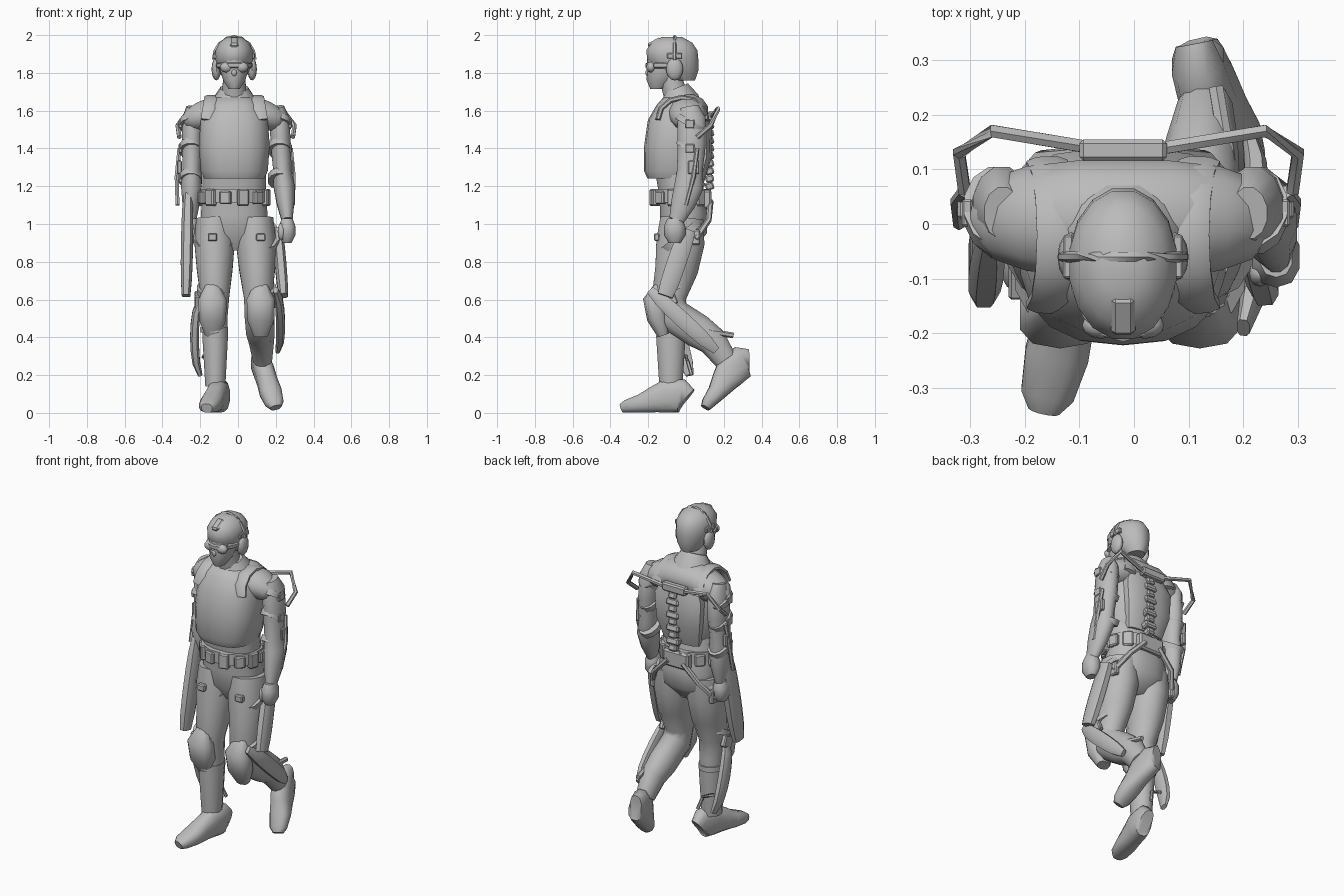
import bpy, bmesh, math
from mathutils import Vector

if "Cube" in bpy.data.objects:
    bpy.data.objects.remove(bpy.data.objects["Cube"])

grey = bpy.data.materials.new("plain grey")
grey.use_nodes = True
colour = (0.5, 0.5, 0.5, 1)
grey.diffuse_color = colour
grey.node_tree.nodes["Principled BSDF"].inputs["Base Color"].default_value = colour

UP = Vector((0, 0, 1))
SIDES = {"left": 1, "right": -1}
MID = -.02  # centre line of the trunk


def finish(name, bm, angle=50):
    bmesh.ops.recalc_face_normals(bm, faces=bm.faces)
    mesh = bpy.data.meshes.new(name)
    bm.to_mesh(mesh)
    bm.free()
    mesh.materials.append(grey)
    for face in mesh.polygons:
        face.use_smooth = True
    mesh.set_sharp_from_angle(angle=math.radians(angle))
    obj = bpy.data.objects.new(name, mesh)
    bpy.context.collection.objects.link(obj)
    return obj


def skin(name, centres, sizes, sides=12, power=1, flat=False):
    """Skin oval rings along a path; sizes are (half width, half depth), power < 1 is boxier."""
    bm = bmesh.new()
    centres = [Vector(c) for c in centres]
    last = len(centres) - 1
    loops = []
    for i, (centre, (wide, deep)) in enumerate(zip(centres, sizes)):
        tangent = (centres[min(i + 1, last)] - centres[max(i - 1, 0)]).normalized()
        if flat:
            tangent = UP
        sideways = abs(tangent.x) > .8
        ref = Vector((not sideways, sideways, 0))
        across = (ref - tangent * ref.dot(tangent)).normalized()
        through = tangent.cross(across)
        loop = []
        for j in range(sides):
            angle = math.tau * (j + .5) / sides
            c, s = math.cos(angle), math.sin(angle)
            c = math.copysign(abs(c) ** power, c)
            s = math.copysign(abs(s) ** power, s)
            loop.append(bm.verts.new(centre + across * c * wide + through * s * deep))
        loops.append(loop)
    for low, high in zip(loops, loops[1:]):
        for j in range(sides):
            k = (j + 1) % sides
            bm.faces.new((low[j], low[k], high[k], high[j]))
    bm.faces.new(loops[0])
    bm.faces.new(loops[-1])
    return finish(name, bm)


def body(name, x_start, x_end, rings, depth, **style):
    """Loft rings (y, z, half width) while x slides evenly; depth is a ratio of the width."""
    step = (x_end - x_start) / (len(rings) - 1)
    centres = [(x_start + step * i, y, z) for i, (y, z, wide) in enumerate(rings)]
    return skin(name, centres, [(wide, wide * depth) for y, z, wide in rings], **style)


def rod(name, points, radius):
    return skin(name, points, [(radius, radius)] * len(points), sides=6)


def band(name, centre, wide, deep, height=.03, lean=0):
    """Strap wrapped around a limb or the trunk."""
    offset = Vector((0, lean, 1)) * height / 2
    centre = Vector(centre)
    return skin(name, [centre - offset, centre + offset], [(wide, deep)] * 2)


def plate(name, top, bottom, wide, thick, bulge=0, end=.5):
    """Long guard that bows sideways and narrows to a share of its width at both ends."""
    centres, sizes = [], []
    for i in range(7):
        swell = math.sin(math.pi * i / 6) ** .5
        scale = end + (1 - end) * swell
        centres.append(Vector(top).lerp(Vector(bottom), i / 6) + Vector((bulge * swell, 0, 0)))
        sizes.append((thick * scale, wide * scale))
    return skin(name, centres, sizes, sides=8, power=.7)


def boot(name, heel, toe, up):
    """Sole runs from heel to toe; stations are (fraction, half height, half width)."""
    heel, toe, up = Vector(heel), Vector(toe), Vector(up).normalized()
    stations = ((0, .07, .035), (.07, .09, .05), (.3, .09, .055),
                (.5, .07, .055), (.7, .05, .06), (.92, .035, .05), (1, .025, .03))
    centres = [heel.lerp(toe, along) + up * high for along, high, wide in stations]
    return skin(name, centres, [(wide, high) for along, high, wide in stations], power=.8)


def box(name, centre, size, turn=0, tilt=0):
    bm = bmesh.new()
    bmesh.ops.create_cube(bm, size=1)
    bmesh.ops.scale(bm, vec=size, verts=bm.verts)
    bmesh.ops.bevel(bm, geom=bm.edges[:], offset=min(size) * .2, segments=1, affect='EDGES')
    obj = finish(name, bm, 30)
    obj.location = centre
    obj.rotation_euler = (tilt, 0, turn)
    return obj


def ball(name, centre, size):
    bm = bmesh.new()
    bmesh.ops.create_uvsphere(bm, u_segments=12, v_segments=8, radius=1)
    bmesh.ops.scale(bm, vec=size, verts=bm.verts)
    obj = finish(name, bm)
    obj.location = centre
    return obj


# Trunk: trousers, vest, back panel, shoulders, neck and collar
body("hips", MID, MID, [(-.02, .86, .08), (-.01, .95, .17), (-.01, 1.05, .18),
                        (-.02, 1.14, .17), (-.04, 1.26, .17)],
     depth=.72, sides=16, power=.85, flat=True)
body("vest", MID, MID, [(-.06, 1.24, .16), (-.06, 1.28, .18), (-.05, 1.42, .19),
                        (-.04, 1.55, .18), (-.03, 1.63, .14), (-.03, 1.67, .1)],
     depth=.9, sides=18, power=.8, flat=True)
body("back_panel", MID, MID, [(.06, 1.22, .12), (.09, 1.35, .15), (.09, 1.5, .16), (.07, 1.62, .1)],
     depth=.3, power=.7, flat=True)
half = [(.08, 1.6, .1), (.17, 1.57, .09), (.23, 1.55, .07), (.26, 1.53, .04)]
shoulder = [(-x, z, r) for x, z, r in reversed(half)] + half
skin("shoulders", [(MID + x, .01, z) for x, z, r in shoulder],
     [(r * 1.1, r * .9) for x, z, r in shoulder])
body("neck", MID, MID, [(-.03, 1.6, .08), (-.06, 1.7, .065), (-.09, 1.8, .06)], depth=1)
body("collar", MID, MID, [(-.03, 1.6, .15), (-.03, 1.67, .11), (-.05, 1.72, .075)], depth=.9)
for label, side in SIDES.items():
    angles = [math.pi * i / 6 for i in range(7)]
    arch = [(MID + side * (.14 - .02 * math.sin(a)), -.02 - .13 * math.cos(a),
             1.55 + .12 * math.sin(a)) for a in angles]
    skin(label + "_shoulder_strap", arch, [(.04, .015)] * len(arch), sides=8, power=.8)

# Head with helmet, goggles and headset
body("head", MID, MID, [(-.15, 1.715, .03), (-.13, 1.76, .06), (-.11, 1.81, .075), (-.1, 1.9, .08)],
     depth=1.3, sides=14, flat=True)
body("helmet", MID, MID, [(-.02, 1.76, .05), (-.05, 1.81, .085), (-.07, 1.87, .1),
                          (-.075, 1.92, .1), (-.075, 1.96, .08), (-.075, 1.99, .04)],
     depth=1.38, sides=16, flat=True)
ball("nose", (MID, -.2, 1.8), (.015, .015, .02))
ring = [math.pi * i / 8 for i in range(9)]
rod("goggle_strap", [(MID + .085 * math.cos(a), -.07 - .13 * math.sin(a), 1.84) for a in ring], .018)
rod("headset_band", [(MID + .11 * math.cos(a), -.06, 1.87 + .12 * math.sin(a)) for a in ring], .01)
box("helmet_mount", (MID, -.16, 1.95), (.045, .08, .05), tilt=.5)
for label, side in SIDES.items():
    ball(label + "_lens", (MID + side * .04, -.185, 1.83), (.035, .025, .028))
    ball(label + "_ear_cup", (MID + side * .095, -.06, 1.82), (.025, .045, .06))
    box(label + "_helmet_rail", (MID + side * .1, -.06, 1.89), (.02, .08, .03))


# Arms: jacket sleeve, closed hand, straps and forearm rail
def arm(label, shoulder_x, wrist_x, swing):
    side = SIDES[label]
    body(label + "_arm", shoulder_x, wrist_x,
         [(.02, 1.62, .035), (.03, 1.56, .055), (.03, 1.42, .055), (.02, 1.28, .05),
          (.015, 1.2, .057), (.02 - swing / 2, 1.11, .048), (.02 - swing, 1.02, .03)], depth=1.4)
    y = .01 - swing
    body(label + "_hand", wrist_x, wrist_x,
         [(y, 1.03, .03), (y, .99, .045), (y, .94, .045), (y, .9, .025)],
         depth=1.25, sides=10, power=.85)
    ball(label + "_thumb", (wrist_x - side * .03, y - .03, .96), (.02, .025, .045))
    x = shoulder_x + side * .01
    for z in (1.53, 1.4, 1.24):
        band(label + "_arm_strap", (x, .025, z), .062, .085, lean=.6)
        box(label + "_arm_buckle", (x + side * .055, .02, z), (.02, .05, .045))
    rail = x + side * .06
    rod(label + "_forearm_rail", [(rail, .06, 1.4), (rail + side * .015, .04, 1.25),
                                  (rail + side * .01, 0, 1.1)], .012)
    box(label + "_elbow_joint", (rail, .04, 1.3), (.025, .06, .07))


arm("left", .21, .26, swing=.07)
arm("right", -.24, -.25, swing=0)

# Legs: the right one steps forward, the left one trails with a bent knee
hip = [(-.02, 1.03, .1), (-.03, .9, .11), (-.05, .76, .098), (-.09, .61, .078)]
body("right_leg", -.125, -.12, hip + [(-.08, .5, .068), (-.08, .4, .07), (-.08, .14, .055)],
     depth=1.15)
body("left_leg", .09, .13, hip + [(-.07, .52, .08), (.06, .435, .078), (.14, .38, .068),
                                  (.21, .28, .052)], depth=1.2)
boot("right_boot", (-.085, 0, 0), (-.165, -.34, 0), UP)
boot("left_boot", (.11, .38, .22), (.2, .12, .01), (0, -.7, .7))
for label, x in (("left", .12), ("right", -.135)):
    body(label + "_knee_pad", x, x, [(-.14, .67, .04), (-.17, .6, .077), (-.15, .5, .075),
                                     (-.12, .41, .04)], depth=.75, sides=10, power=.8)
    band(label + "_thigh_strap", (x * .92, -.03, .93), .115, .135, lean=-.8)
    box(label + "_thigh_clip", (x, -.155, .93), (.05, .03, .04))
    box(label + "_knee_joint", (x + SIDES[label] * .08, -.09, .6), (.03, .08, .07), tilt=.4)
    band(label + "_knee_strap", (x, -.09, .65), .085, .1, lean=-.5)
band("right_shin_strap", (-.125, -.08, .44), .075, .09)

# Belt with pouches all round
band("belt", (MID, -.03, 1.15), .185, .15, height=.07)
for i in range(12):
    angle = math.tau * (i + .5) / 12
    box("belt_pouch", (MID + .175 * math.cos(angle), -.03 + .145 * math.sin(angle), 1.14),
        (.035, .06, .07 + .02 * (i % 2)), turn=angle)

# Side plates, calf guards and ankle struts
plate("right_side_plate", (-.265, -.01, 1.16), (-.275, -.115, .62), .058, .034, end=.7)
plate("left_side_plate", (.21, .01, .97), (.24, -.11, .62), .054, .032, end=.8)
plate("right_calf_guard", (-.2, -.1, .6), (-.2, .02, .2), .045, .025, bulge=-.03)
plate("left_calf_guard", (.2, -.19, .65), (.21, .16, .33), .045, .025, bulge=.02)
rod("left_ankle_strut", [(.18, .03, .47), (.17, .13, .43), (.15, .25, .41)], .015)
rod("right_ankle_strut", [(-.19, 0, .3), (-.12, .01, .27), (-.1, .03, .2)], .01)

# Back frame: toothed spine, shoulder booms and hip braces
for i in range(10):
    box("spine_segment", (MID + .015, .125, 1.2 + .04 * i), (.05 + .03 * (i % 2), .045, .04), tilt=.3)
box("shoulder_bar", (MID, .135, 1.57), (.16, .04, .05))
box("hip_plate", (MID, .11, 1.13), (.17, .05, .1))
for label, side in SIDES.items():
    boom = ((.07, .14, 1.57), (.25, .17, 1.61), (.31, .13, 1.52), (.3, .06, 1.46))
    rod(label + "_shoulder_boom", [(side * x - .01, y, z) for x, y, z in boom], .013)
    brace = ((.05, .13, 1.12), (.15, .12, 1.02), (.21, .05, .92))
    rod(label + "_hip_brace", [(MID + side * x, y, z) for x, y, z in brace], .016)
    box(label + "_hip_joint", (MID + side * .2, .04, .93), (.03, .07, .08))
